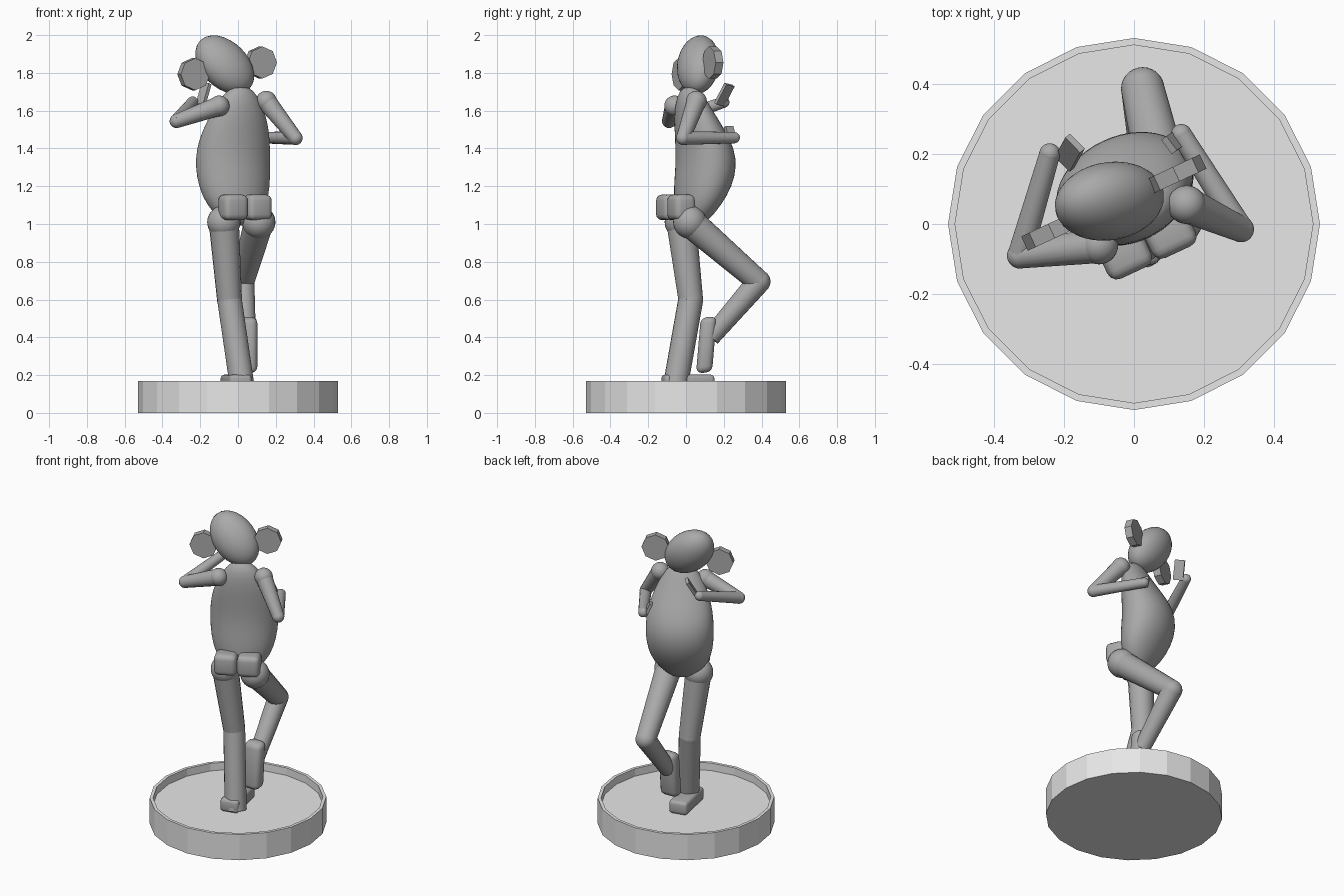
import bpy, bmesh, math
from mathutils import Vector, Matrix

cube = bpy.data.objects.get("Cube")
if cube:
    bpy.data.objects.remove(cube, do_unlink=True)


def material(name, value):
    m = bpy.data.materials.new(name)
    m.use_nodes = True
    col = (value, value, value, 1)
    m.diffuse_color = col
    m.node_tree.nodes["Principled BSDF"].inputs["Base Color"].default_value = col
    return m


BODY = material("mid grey", 0.4)
STAND = material("light grey", 0.8)

# The figure is turned on its stand: FWD is its facing, SIDE its right
YAW = Matrix.Rotation(math.radians(25), 4, 'Z')
FWD, SIDE, UP = YAW @ Vector((0, 1, 0)), YAW @ Vector((1, 0, 0)), Vector((0, 0, 1))


def finish(name, bm, mat=BODY, smooth=True):
    bmesh.ops.recalc_face_normals(bm, faces=bm.faces)
    mesh = bpy.data.meshes.new(name)
    bm.to_mesh(mesh)
    bm.free()
    mesh.materials.append(mat)
    ob = bpy.data.objects.new(name, mesh)
    bpy.context.collection.objects.link(ob)
    if smooth:
        bpy.ops.object.select_all(action='DESELECT')
        ob.select_set(True)
        bpy.context.view_layer.objects.active = ob
        bpy.ops.object.shade_smooth_by_angle(angle=math.radians(40))
    return ob


def frame(center, a, b, c):
    """Matrix whose columns are the three scaled axes."""
    m = Matrix((a, b, c)).transposed().to_4x4()
    m.translation = Vector(center)
    return m


def ellipsoid(name, matrix):
    bm = bmesh.new()
    bmesh.ops.create_uvsphere(bm, u_segments=28, v_segments=18, radius=1, matrix=matrix)
    return finish(name, bm)


def ball(name, p, r):
    return ellipsoid(name, Matrix.Translation(p) @ Matrix.Scale(r, 4))


def limb(name, p, q, r1, r2):
    p, q = Vector(p), Vector(q)
    rot = (q - p).to_track_quat('Z', 'Y').to_matrix().to_4x4()
    bm = bmesh.new()
    bmesh.ops.create_cone(bm, cap_ends=True, segments=18, radius1=r1, radius2=r2,
                          depth=(q - p).length,
                          matrix=Matrix.Translation((p + q) / 2) @ rot)
    return finish(name, bm)


def block(name, matrix, bevel=0.0):
    bm = bmesh.new()
    bmesh.ops.create_cube(bm, size=1, matrix=matrix)
    if bevel:
        bmesh.ops.bevel(bm, geom=bm.edges[:], offset=bevel, segments=3,
                        profile=0.5, affect='EDGES')
    return finish(name, bm, smooth=bevel > 0)


# Stand: shallow dish with a thin rim
bm = bmesh.new()
rings = []
for r, z in ((0.53, 0), (0.53, 0.17), (0.51, 0.17), (0.51, 0.12)):
    rings.append([bm.verts.new((r * math.cos(i * math.tau / 20),
                                r * math.sin(i * math.tau / 20), z)) for i in range(20)])
for lo, hi in zip(rings, rings[1:]):
    for i in range(20):
        j = (i + 1) % 20
        bm.faces.new((lo[i], lo[j], hi[j], hi[i]))
bm.faces.new(rings[0])
bm.faces.new(rings[-1])
finish("stand", bm, STAND, smooth=False)

# Torso: stacked ovals (height, forward shift, half width, half depth)
TORSO = ((0.99, 0.03, 0.05, 0.04), (1.02, 0.035, 0.1, 0.075), (1.1, 0.06, 0.17, 0.115),
         (1.2, 0.09, 0.2, 0.145), (1.3, 0.108, 0.209, 0.152), (1.4, 0.102, 0.207, 0.145),
         (1.5, 0.07, 0.187, 0.12), (1.6, 0.035, 0.148, 0.09), (1.68, 0.018, 0.1, 0.065),
         (1.73, 0.01, 0.045, 0.03))
bm = bmesh.new()
rings = []
for z, shift, w, d in TORSO:
    mid = FWD * shift + SIDE * 0.02 + UP * z
    rings.append([bm.verts.new(mid + SIDE * w * math.cos(i * math.tau / 24)
                               + FWD * d * math.sin(i * math.tau / 24)) for i in range(24)])
for lo, hi in zip(rings, rings[1:]):
    for i in range(24):
        j = (i + 1) % 24
        bm.faces.new((lo[i], lo[j], hi[j], hi[i]))
bm.faces.new(rings[0])
bm.faces.new(rings[-1])
torso = finish("torso", bm)
torso.data.shade_smooth()
sub = torso.modifiers.new("round", 'SUBSURF')
sub.levels = sub.render_levels = 1

# Head: egg tilted up and sideways
head_mid = Vector((-0.07, 0.065, 1.843))
long_axis = Vector((-1, 0, 1)).normalized()
wide_axis = Vector((0.59, 0.56, 0.59)).normalized()
ellipsoid("head", frame(head_mid, long_axis * 0.183, wide_axis * 0.13,
                        long_axis.cross(wide_axis) * 0.104))

# Ears: flat eight-sided discs facing forward
for name, mid in (("right_ear", (0.12, 0.142, 1.855)), ("left_ear", (-0.235, -0.02, 1.793))):
    bm = bmesh.new()
    bmesh.ops.create_cone(bm, cap_ends=True, segments=8, radius1=0.085, radius2=0.085,
                          depth=0.045, matrix=frame(mid, SIDE, UP, -FWD))
    finish(name, bm, smooth=False)

# Buttocks: rounded blocks
for name, s in (("right_buttock", 1), ("left_buttock", -1)):
    mid = Vector((0.037, -0.055, 1.088)) + SIDE * 0.07 * s
    block(name, frame(mid, SIDE * 0.138, FWD * 0.12, UP * 0.135), 0.03)

# Legs: one standing, one lifted (hip, knee, ankle, then radii)
LEGS = {"left": ((-0.075, -0.025, 1.01), (-0.045, 0.025, 0.6), (0.025, -0.06, 0.12), 0.066, 0.066),
        "right": ((0.11, 0.02, 1.01), (0.025, 0.385, 0.695), (0.045, 0.13, 0.4), 0.062, 0.05)}
for side, (hip, knee, ankle, rk, ra) in LEGS.items():
    ball(side + "_hip", hip, 0.088)
    limb(side + "_thigh", hip, knee, 0.08, rk)
    ball(side + "_knee", knee, rk)
    limb(side + "_shin", knee, ankle, rk, ra)

# Feet
toe = Vector((-0.2, 0.98, 0))
block("left_foot", frame((-0.01, 0.01, 0.16), toe.cross(UP) * 0.12, toe * 0.27, UP * 0.085), 0.02)
block("right_foot", frame((0.042, 0.108, 0.36), (0.12, 0, 0), (0, 0.085, 0.008),
                          (0, 0.025, 0.295)), 0.032)

# Arms (shoulder, elbow, hand)
ARMS = {"right": ((0.15, 0.055, 1.65), (0.305, -0.015, 1.455), (0.135, 0.255, 1.457)),
        "left": ((-0.1, -0.06, 1.625), (-0.325, -0.09, 1.545), (-0.24, 0.2, 1.645))}
for side, (shoulder, elbow, hand) in ARMS.items():
    ball(side + "_shoulder", shoulder, 0.055)
    limb(side + "_upper_arm", shoulder, elbow, 0.052, 0.037)
    ball(side + "_elbow", elbow, 0.037)
    limb(side + "_forearm", elbow, hand, 0.036, 0.03)
    ball(side + "_wrist", hand, 0.03)


# Hands: thin plates
def plate(name, mid, along, across):
    along, across = Vector(along), Vector(across)
    block(name, frame(mid, across, along, along.cross(across).normalized() * 0.02))


plate("left_hand", (-0.183, 0.203, 1.685), (0.03, 0.055, 0.105), (0.042, -0.043, 0.01))
plate("right_hand", (0.115, 0.235, 1.475), (-0.03, -0.02, 0.08), (0.03, -0.04, 0))
